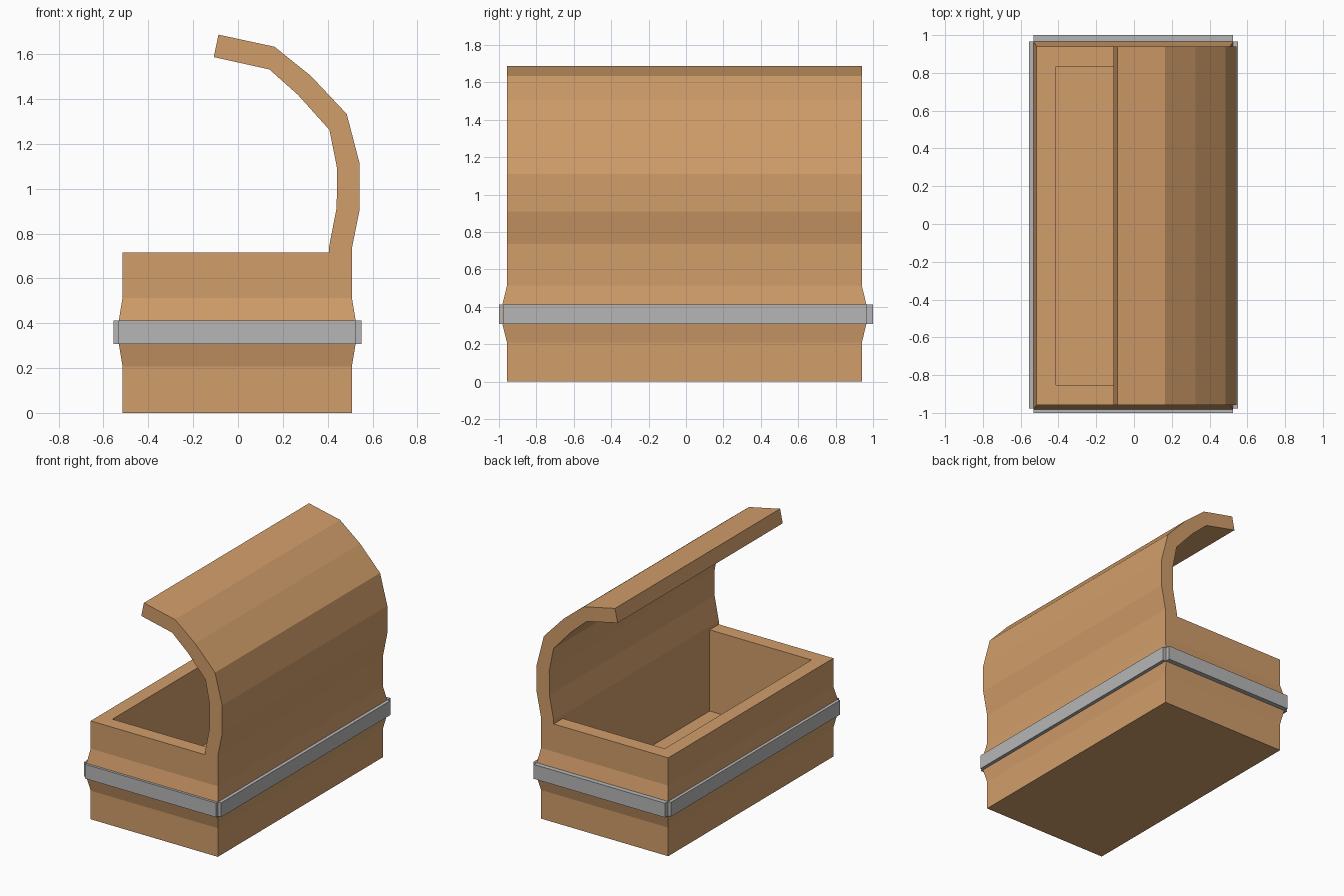
import bpy, bmesh

if "Cube" in bpy.data.objects:
    bpy.data.objects.remove(bpy.data.objects["Cube"])


def material(name, rgb):
    m = bpy.data.materials.new(name)
    m.diffuse_color = (*rgb, 1)
    m.use_nodes = True
    m.node_tree.nodes["Principled BSDF"].inputs["Base Color"].default_value = m.diffuse_color
    return m


wood = material("warm wood", (0.64, 0.34, 0.145))
metal = material("grey metal", (0.47, 0.47, 0.47))


def finish(name, bm, mat):
    bmesh.ops.recalc_face_normals(bm, faces=bm.faces)
    mesh = bpy.data.meshes.new(name)
    bm.to_mesh(mesh)
    bm.free()
    mesh.materials.append(mat)
    ob = bpy.data.objects.new(name, mesh)
    bpy.context.collection.objects.link(ob)
    return ob


def loop(bm, pts):
    return [bm.verts.new(p) for p in pts]


def bridge(bm, a, b):
    n = len(a)
    for i in range(n):
        j = (i + 1) % n
        bm.faces.new((a[i], a[j], b[j], b[i]))


X0, X1, Y0, Y1 = -0.515, 0.508, -0.957, 0.94
TOP = 0.715


def rect(z, out=(0, 0)):
    ox, oy = out
    return [(X0 - ox, Y0 - oy, z), (X1 + ox, Y0 - oy, z),
            (X1 + ox, Y1 + oy, z), (X0 - ox, Y1 + oy, z)]


# Chest body: stacked outer rings with a bulge, then rim, inner walls and floor
BULGE = (0.017, 0.025)
bm = bmesh.new()
sections = [rect(0), rect(0.208), rect(0.31, BULGE), rect(0.41, BULGE),
            rect(0.513), rect(TOP),
            rect(TOP, (-0.102, -0.105)), rect(0.125, (-0.102, -0.105))]
rings = [loop(bm, s) for s in sections]
for a, b in zip(rings, rings[1:]):
    bridge(bm, a, b)
bm.faces.new(rings[0])
bm.faces.new(rings[-1])
finish("chest_body", bm, wood)

# Open curved lid: profile extruded along the length
outer = [(0.508, 0.735), (0.543, 0.91), (0.543, 1.11), (0.485, 1.333),
         (0.325, 1.503), (0.163, 1.633), (-0.087, 1.687)]
inner = [(-0.108, 1.587), (0.14, 1.532), (0.268, 1.418), (0.408, 1.262),
         (0.442, 1.09), (0.44, 0.915), (0.406, 0.74)]
profile = [(0.508, TOP)] + outer + inner + [(0.406, TOP)]
bm = bmesh.new()
ends = [loop(bm, [(x, y, z) for x, z in profile]) for y in (Y0, Y1)]
bridge(bm, *ends)
for e in ends:
    bm.faces.new(e)
finish("open_lid", bm, wood)

# Metal band: four raised plates with notched corners
bx0, bx1 = X0 - BULGE[0], X1 + BULGE[0]
by0, by1 = Y0 - BULGE[1], Y1 + BULGE[1]
plates = {"band_front": (bx0, bx1, -1.0, by0), "band_back": (bx0, bx1, by1, 1.0),
          "band_left": (-0.555, bx0, by0 + 0.004, by1), "band_right": (bx1, 0.55, by0 + 0.004, by1)}
for name, (xa, xb, ya, yb) in plates.items():
    bm = bmesh.new()
    lo, hi = [loop(bm, [(xa, ya, z), (xb, ya, z), (xb, yb, z), (xa, yb, z)])
              for z in (0.308, 0.412)]
    bridge(bm, lo, hi)
    bm.faces.new(lo)
    bm.faces.new(hi)
    finish(name, bm, metal)
